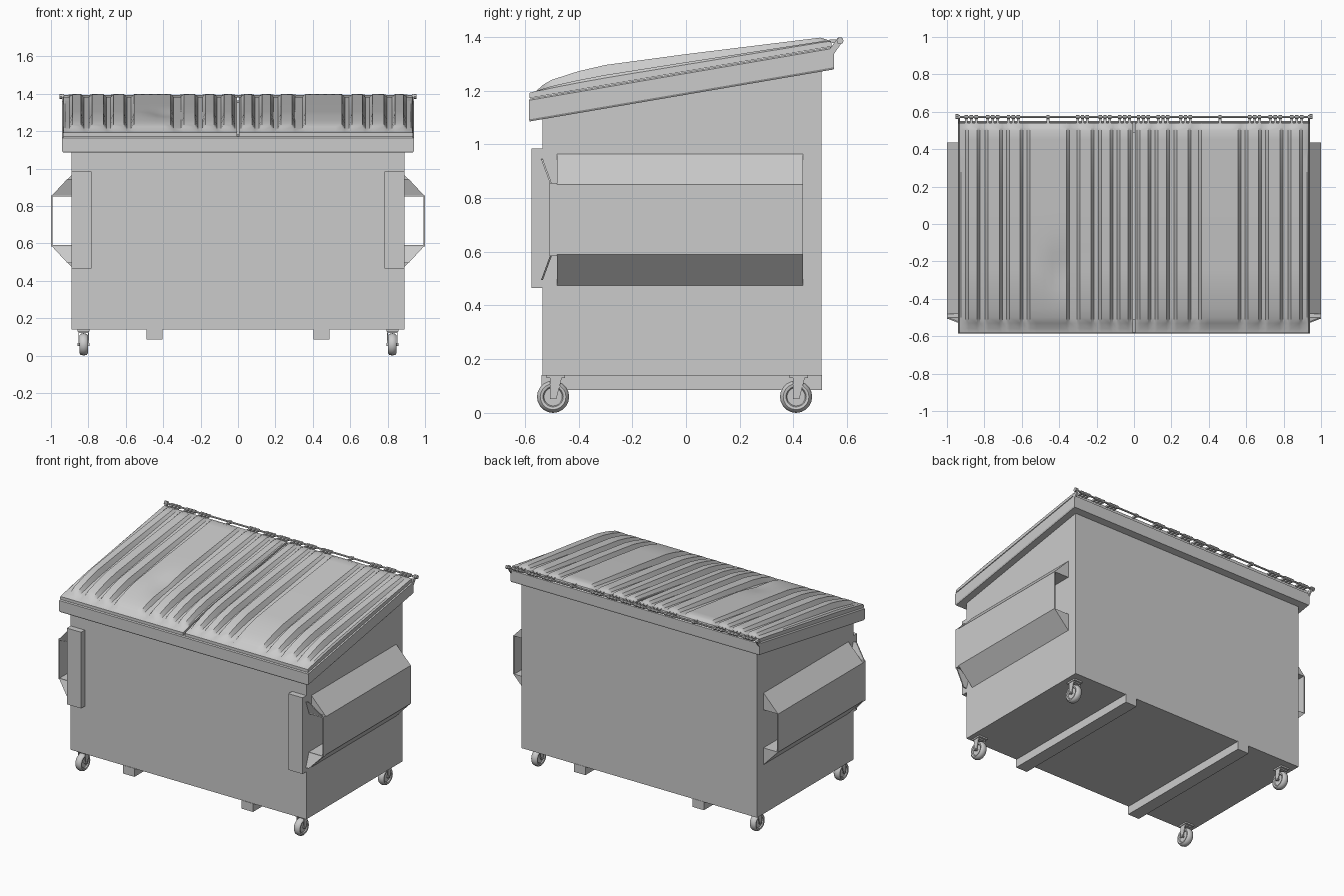
import bpy, bmesh, math
from mathutils import Vector

if "Cube" in bpy.data.objects:
    bpy.data.objects.remove(bpy.data.objects["Cube"])


def finish(name, bm, smooth=None):
    bmesh.ops.recalc_face_normals(bm, faces=bm.faces)
    me = bpy.data.meshes.new(name)
    bm.to_mesh(me)
    bm.free()
    ob = bpy.data.objects.new(name, me)
    bpy.context.collection.objects.link(ob)
    if smooth:
        bpy.ops.object.select_all(action='DESELECT')
        ob.select_set(True)
        bpy.context.view_layer.objects.active = ob
        bpy.ops.object.shade_smooth_by_angle(angle=math.radians(smooth))
    return ob


def loft(name, loops, caps=True, ring=False, smooth=None):
    """Skin a list of equal-length closed loops."""
    bm = bmesh.new()
    vs = [[bm.verts.new(p) for p in lp] for lp in loops]
    n = len(vs[0])
    for k in range(len(vs) if ring else len(vs) - 1):
        a, b = vs[k], vs[(k + 1) % len(vs)]
        for i in range(n):
            j = (i + 1) % n
            bm.faces.new((a[i], a[j], b[j], b[i]))
    if caps and not ring:
        bm.faces.new(vs[0])
        bm.faces.new(vs[-1])
    return finish(name, bm, smooth)


def box(name, x0, x1, y0, y1, z0, z1):
    rect = [(x0, y0), (x1, y0), (x1, y1), (x0, y1)]
    return loft(name, [[(x, y, z) for x, y in rect] for z in (z0, z1)])


def lathe_x(name, profile, cx, cy, cz, n=16):
    """Turn (offset along x, radius) points around an x axis."""
    loops = [[(cx + dx, cy + r * math.cos(2 * math.pi * i / n), cz + r * math.sin(2 * math.pi * i / n))
              for i in range(n)] for dx, r in profile]
    return loft(name, loops, smooth=35)


def slope(y):
    return 1.17 + (y + 0.585) * 0.171


def rect(hx, y0, y1, z):
    return [(x, y, z(y)) for x, y in ((-hx, y0), (hx, y0), (hx, y1), (-hx, y1))]


# Open-topped tub with sloping rim line
top = lambda y: slope(y) - 0.015
loft("body", [rect(0.89, -0.535, 0.505, lambda y: 0.14), rect(0.89, -0.535, 0.505, top),
              rect(0.88, -0.525, 0.495, top), rect(0.88, -0.525, 0.495, lambda y: 0.15)])

# Overhanging rim band
low = lambda y: slope(y) - 0.085
loft("rim_band", [rect(0.935, -0.582, 0.55, low), rect(0.94, -0.585, 0.552, lambda y: low(y) + 0.008),
                  rect(0.94, -0.585, 0.552, lambda y: slope(y) - 0.006), rect(0.93, -0.58, 0.545, slope),
                  rect(0.87, -0.51, 0.49, slope), rect(0.87, -0.51, 0.49, low)], ring=True)

# Ribbed lids
RIBS = [(0.022, 0.085), (0.118, 0.185), (0.22, 0.30), (0.35, 0.565), (0.60, 0.675), (0.71, 0.79), (0.83, 0.895)]
CROWN = [(-0.58, 0.004), (-0.5, 0.036), (-0.4, 0.051), (-0.3, 0.057), (0.0, 0.046), (0.5, 0.022), (0.54, 0.006)]


def crown(y):
    for (a, h), (b, k) in zip(CROWN, CROWN[1:]):
        if y <= b:
            return h + (k - h) * max(0, (y - a) / (b - a))
    return CROWN[-1][1]


def lid(name, s):
    # stations across: x and rib amount (None marks the turned-down edge)
    xs = [(0.006, None), (0.006, 0)]
    for a, b in RIBS:
        xs += [(a - 0.006, 0), (a + 0.01, 1)]
        if b - a > 0.1:
            xs += [(a + (b - a) * t, 1) for t in (0.2, 0.4, 0.6, 0.8)]
        xs += [(b - 0.01, 1), (b + 0.006, 0)]
    xs += [(0.925, 0), (0.934, -0.3), (0.936, None)]
    # stations along: y and rib strength
    ys = [(-0.582, None), (-0.582, 0), (-0.558, 0), (-0.53, 1)]
    ys += [(-0.5 + 0.05 * i, 1) for i in range(21)]
    ys += [(0.515, 0.9), (0.54, 0), (0.543, None)]
    bm = bmesh.new()
    grid = []
    for y, e in ys:
        row = []
        for x, r in xs:
            z = slope(y) + 0.02
            if e is None or r is None:
                z -= 0.018
            if r is not None and e is not None:
                z += crown(y) * (0.35 + 0.65 * r * e)
            elif e is not None:
                z += 0
            if s < 0 and r == 1:    # worn dent in one panel
                z -= 0.02 * math.exp(-((x - 0.39) / 0.07) ** 2 - ((y + 0.26) / 0.12) ** 2)
            row.append(bm.verts.new((s * x, y, z)))
        grid.append(row)
    for a, b in zip(grid, grid[1:]):
        for i in range(len(a) - 1):
            bm.faces.new((a[i], a[i + 1], b[i + 1], b[i]))
    ob = finish(name, bm, 30)
    # open sheets need a known outward side
    if sum(p.normal.z * p.area for p in ob.data.polygons) < 0:
        ob.data.flip_normals()


lid("lid_right", 1)
lid("lid_left", -1)

# Hinge rod, knuckles and end brackets
HY, HZ = 0.572, 1.386
lathe_x("hinge_rod", [(-0.95, 0.006), (0.95, 0.006)], 0, HY, HZ, 8)
for s in (-1, 1):
    for c in (0.87, 0.755, 0.645, 0.46, 0.275, 0.155, 0.05):
        for d in ((0,) if c == 0.46 else (-0.026, 0, 0.026)):
            x = s * c + d
            lathe_x("hinge_knuckle", [(-0.009, 0.011), (0.009, 0.011)], x, HY, HZ, 8)
            box("hinge_lug", x - 0.007, x + 0.007, 0.535, HY, HZ - 0.009, HZ + 0.004)
    prof = [(0.525, 1.34), (0.55, 1.335), (0.583, 1.383), (0.58, 1.398), (0.566, 1.398)]
    loft("hinge_bracket", [[(s * x, y, z) for y, z in prof] for x in (0.93, 0.94)])
    lathe_x("hinge_bolt", [(-0.008, 0.013), (0.008, 0.013)], s * 0.946, HY + 0.002, HZ, 8)

for s in (-1, 1):
    # Fork pocket: sloped upper and lower wedges joined by an outer plate
    for z0, z1 in ((0.85, 0.97), (0.59, 0.47)):
        tri = [(0.885, z1), (1.0, z0), (0.885, z0)]
        loft("pocket_wedge", [[(s * x, y, z) for x, z in tri] for y in (-0.48, 0.435)])
        # guide lip in front, flat then flared open
        d = 1 if z1 > z0 else -1
        t = 0.006 * d
        box("guide_lip", s * 0.885, s * 1.0, -0.508, -0.48, min(z0, z0 + t), max(z0, z0 + t))
        flare = [(0.885, -0.505, z0), (1.0, -0.505, z0), (0.912, -0.54, z0 + 0.095 * d),
                 (0.885, -0.54, z0 + 0.095 * d)]
        loft("guide_flare", [[(s * x, y + o, z) for x, y, z in flare] for o in (0, 0.007)])
    box("pocket_plate", s * 0.992, s * 1.0, -0.508, 0.435, 0.59, 0.85)
    # Front reinforcement at the pocket mouth
    box("front_stiffener", s * 0.782, s * 0.89, -0.575, -0.53, 0.465, 0.985)
    # Floor skid channels
    box("skid_channel", s * 0.405, s * 0.49, -0.538, 0.507, 0.085, 0.142)

    # Swivel casters
    for y in (-0.495, 0.41):
        x = s * 0.825
        lathe_x("caster_wheel", [(-0.014, 0.034), (-0.021, 0.038), (-0.023, 0.048), (-0.016, 0.056), (0, 0.06),
                                 (0.016, 0.056), (0.023, 0.048), (0.021, 0.038), (0.014, 0.034)], x, y, 0.06, 20)
        lathe_x("caster_axle", [(-0.032, 0.008), (0.032, 0.008)], x, y, 0.06, 8)
        box("caster_plate", x - 0.032, x + 0.032, y - 0.025, y + 0.045, 0.13, 0.141)
        box("caster_crown", x - 0.028, x + 0.028, y - 0.012, y + 0.032, 0.122, 0.131)
        leg = [(y - 0.012, 0.052), (y + 0.012, 0.052), (y + 0.032, 0.128), (y - 0.012, 0.128)]
        for o in (-0.028, 0.024):
            loft("caster_fork", [[(x + o + w, a, b) for a, b in leg] for w in (0, 0.004)])
